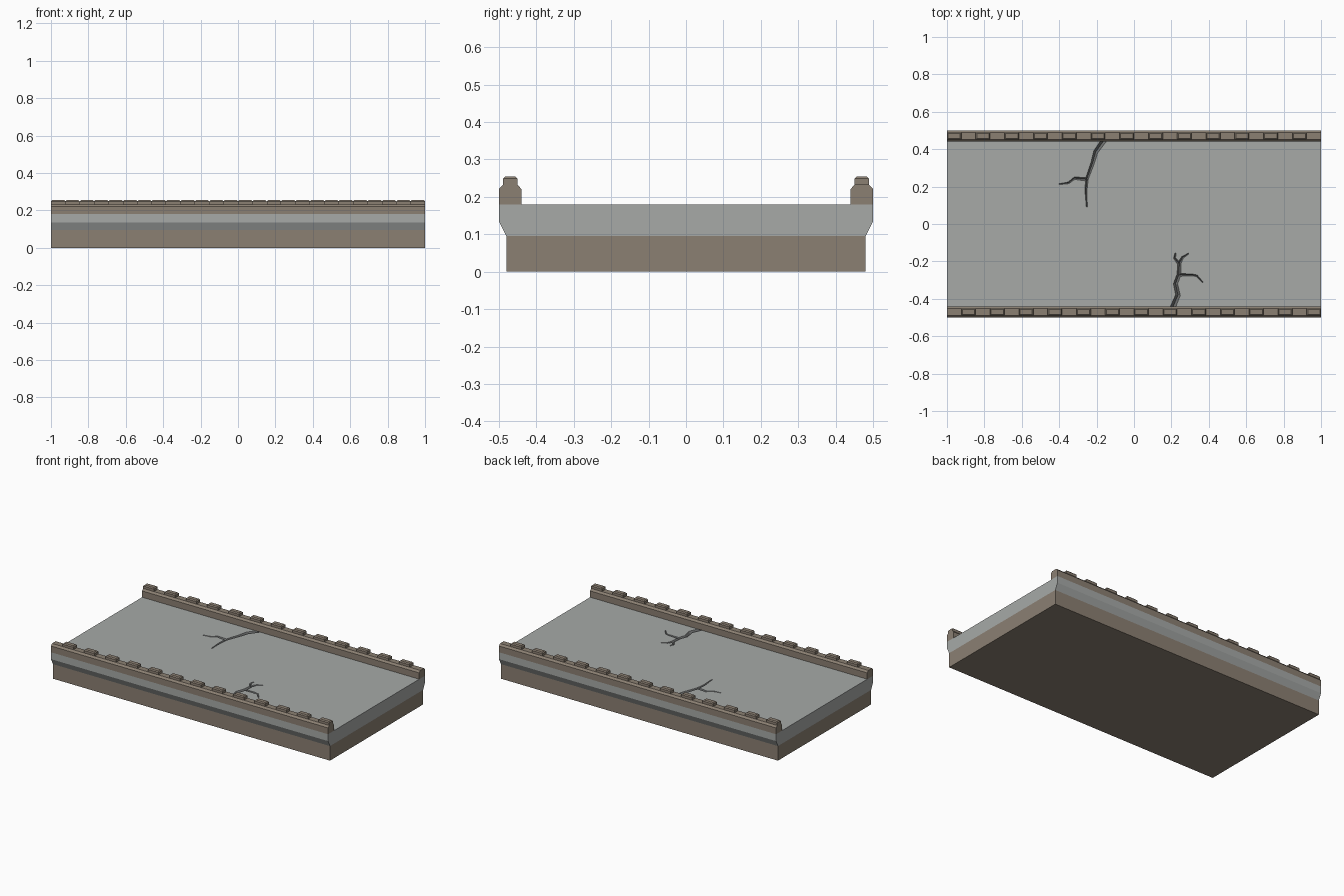
import bpy, bmesh
from mathutils import Vector

if "Cube" in bpy.data.objects:
    bpy.data.objects.remove(bpy.data.objects["Cube"])


def material(name, rgb):
    m = bpy.data.materials.new(name)
    m.diffuse_color = (*rgb, 1)
    m.use_nodes = True
    m.node_tree.nodes["Principled BSDF"].inputs["Base Color"].default_value = m.diffuse_color
    return m


BROWN = material("brown stone", (0.26, 0.216, 0.171))
GREY = material("grey paving", (0.385, 0.40, 0.39))
DARK = material("dark crack", (0.16, 0.165, 0.165))


def finish(bm, name, mats):
    bmesh.ops.recalc_face_normals(bm, faces=bm.faces)
    me = bpy.data.meshes.new(name)
    bm.to_mesh(me)
    bm.free()
    for m in mats:
        me.materials.append(m)
    ob = bpy.data.objects.new(name, me)
    bpy.context.collection.objects.link(ob)
    return ob


def loft(bm, rings, mat_index=0):
    """Join closed rings of equal length and cap both ends."""
    vs = [[bm.verts.new(p) for p in r] for r in rings]
    n = len(vs[0])
    faces = [bm.faces.new(vs[0]), bm.faces.new(vs[-1])]
    for a, b in zip(vs, vs[1:]):
        for i in range(n):
            j = (i + 1) % n
            faces.append(bm.faces.new((a[i], a[j], b[j], b[i])))
    for f in faces:
        f.material_index = mat_index


def profile_bar(name, prof, mats):
    """Extrude a y-z profile along the full length."""
    bm = bmesh.new()
    loft(bm, [[(x, y, z) for y, z in prof] for x in (-1, 1)])
    return finish(bm, name, mats)


# foundation and paved deck
profile_bar("foundation", [(-.48, 0), (.48, 0), (.48, .095), (-.48, .095)], [BROWN])
deck = profile_bar("deck", [(-.48, .095), (.48, .095), (.5, .135), (.5, .18),
                            (-.5, .18), (-.5, .135)], [GREY, DARK])

# curbs with chamfered tops, each carrying 13 raised blocks, rows staggered
STEP = 2 / 13
for side, label in ((-1, "front"), (1, "back")):
    prof = [(.44, .18), (.5, .18), (.5, .221), (.489, .233), (.451, .233), (.44, .221)]
    profile_bar(label + "_curb", [(side * y, z) for y, z in prof], [BROWN])
    bm = bmesh.new()
    for k in range(13):
        cx = side * (-1 + STEP * (k + .25))
        rings = []
        for z, inset in ((.231, 0), (.249, 0), (.255, .006)):
            hx, hy = STEP / 4 - inset, .019 - inset
            rings.append([(cx + sx * hx, side * .47 + sy * hy, z)
                          for sx, sy in ((-1, -1), (1, -1), (1, 1), (-1, 1))])
        loft(bm, rings)
    finish(bm, label + "_curb_blocks", [BROWN])

# cracks: tapered V-shaped grooves cut into the deck
BRANCHES = [
    ([(-.155, .455), (-.205, .385), (-.22, .33), (-.252, .24), (-.257, .175), (-.252, .09)], .028, .006),
    ([(-.249, .238), (-.318, .245), (-.35, .22), (-.40, .213)], .018, .005),
    ([(.205, -.452), (.235, -.38), (.222, -.32), (.24, -.27), (.243, -.205)], .028, .018),
    ([(.243, -.215), (.217, -.182), (.222, -.155)], .018, .006),
    ([(.241, -.213), (.26, -.178), (.292, -.158)], .018, .005),
    ([(.237, -.272), (.307, -.273), (.335, -.276), (.367, -.312)], .015, .006),
]
for n, (pts, w0, w1) in enumerate(BRANCHES):
    p = [Vector(q) for q in pts]
    rings = []
    for i, c in enumerate(p):
        d = (p[min(i + 1, len(p) - 1)] - p[max(i - 1, 0)]).normalized()
        w = w0 + (w1 - w0) * i / (len(p) - 1)
        s = Vector((-d.y, d.x)) * w / 2
        depth = w * .6
        rise = .002
        t = s * (1 + rise / depth)
        rings.append([(c.x + t.x, c.y + t.y, .18 + rise),
                      (c.x - t.x, c.y - t.y, .18 + rise),
                      (c.x, c.y, .18 - depth)])
    bm = bmesh.new()
    loft(bm, rings, 1)
    bmesh.ops.triangulate(bm, faces=bm.faces)
    cutter = finish(bm, f"crack_cutter_{n + 1}", [GREY, DARK])
    cutter.hide_render = True
    cutter.display_type = 'WIRE'
    mod = deck.modifiers.new(f"crack_{n + 1}", 'BOOLEAN')
    mod.operation = 'DIFFERENCE'
    mod.solver = 'EXACT'
    mod.object = cutter
